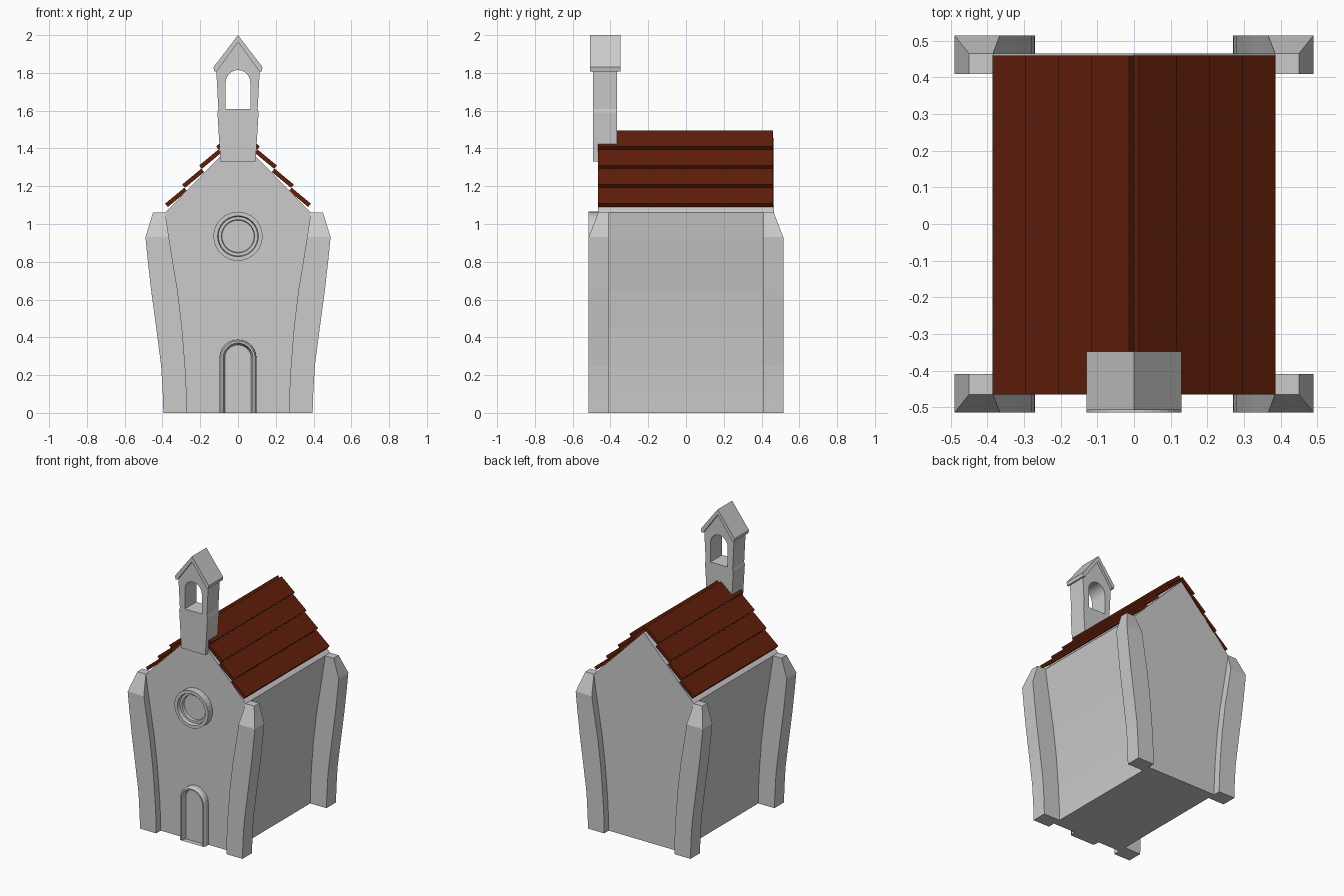
import bpy, bmesh
from math import sin, cos, pi

if "Cube" in bpy.data.objects:
    bpy.data.objects.remove(bpy.data.objects["Cube"])


def loft(name, rings, color=None, mirror=(False, False)):
    """Skin a stack of equal-length closed outlines and cap both ends."""
    bm = bmesh.new()
    loops = [[bm.verts.new(p) for p in ring] for ring in rings]
    n = len(rings[0])
    for a, b in zip(loops, loops[1:]):
        for i in range(n):
            j = (i + 1) % n
            bm.faces.new((a[i], a[j], b[j], b[i]))
    bm.faces.new(loops[0][::-1])
    bm.faces.new(loops[-1])
    bmesh.ops.recalc_face_normals(bm, faces=bm.faces)
    me = bpy.data.meshes.new(name)
    bm.to_mesh(me)
    bm.free()
    ob = bpy.data.objects.new(name, me)
    bpy.context.collection.objects.link(ob)
    if color:
        me.materials.append(color)
    if any(mirror):
        m = ob.modifiers.new("mirror", 'MIRROR')
        m.use_axis = (mirror[0], mirror[1], False)
        m.use_mirror_merge = False
    return ob


def extrude(name, outline, y0, y1, **kw):
    return loft(name, [[(x, y, z) for x, z in outline] for y in (y0, y1)], **kw)


def symmetric(right):
    """Complete a right-hand half outline (bottom to top) with its mirror image."""
    return right + [(-x, z) for x, z in reversed(right) if x > 1e-6]


def arch(r, spring, base, rise=None, n=12):
    rise = rise or r
    return ([(r, base)]
            + [(r * cos(pi * i / n), spring + rise * sin(pi * i / n)) for i in range(n + 1)]
            + [(-r, base)])


red = bpy.data.materials.new("roof_red")
red.diffuse_color = (0.12, 0.013, 0.003, 1)
red.use_nodes = True
red.node_tree.nodes["Principled BSDF"].inputs["Base Color"].default_value = red.diffuse_color

# Body: flaring walls with a gable
wall = [(.27, 0), (.272, .1), (.28, .25), (.296, .45), (.32, .65),
        (.345, .8), (.366, .93), (.385, 1.06)]
extrude("body", symmetric(wall + [(0, 1.455)]), -.465, .465)

# Corner buttresses following the wall flare, chamfered on top
outer = [.395, .398, .407, .433, .46, .477, .49, .45]
rings = []
for (xi, z), xo in zip(wall, outer):
    yo = .465 if z > 1 else .515
    rings.append([(xi, .41, z), (xo, .41, z), (xo, yo, z), (xi, yo, z)])
loft("corner_buttress", rings, mirror=(True, True))

# Roof boards: four overlapping rows per side
dx, dz, length, thick = -.77, .64, .132, .023
for i in range(4):
    x, z = .371 - .09 * i, 1.09 + .101 * i
    ex, ez = x + dx * length, z + dz * length
    ox, oz = dz * thick, -dx * thick
    extrude(f"roof_board_{i + 1}",
            [(x, z), (x + ox, z + oz), (ex + ox, ez + oz), (ex, ez)],
            -.465, .46, color=red, mirror=(True, False))

# Door: stepped arched frame around a recessed panel
steps = [(.098, -.46), (.098, -.495), (.09, -.51), (.08, -.51), (.07, -.475)]
loft("door", [[(x, y, z) for x, z in arch(r, .29, 0)] for r, y in steps])

# Round window: stepped ring with a recessed pane
steps = [(.13, -.46), (.13, -.515), (.108, -.515), (.104, -.49), (.088, -.49), (.085, -.472)]
loft("round_window", [[(r * cos(pi * i / 16), y, .935 + r * sin(pi * i / 16))
                       for i in range(32)] for r, y in steps])

# Bell tower: base, open arched frame and pitched cap
front, back = -.492, -.365
extrude("tower_base", symmetric([(.093, 1.33), (.109, 1.59), (.104, 1.61)]), front, back)
frame = [(.104, 1.61), (.115, 1.81), (0, 1.97), (-.115, 1.81), (-.104, 1.61)]
extrude("bell_frame", frame + arch(.066, 1.745, 1.61, .07)[::-1], front, back)
extrude("tower_cap", [(0, 2.0), (.13, 1.83), (.125, 1.807), (.113, 1.807), (0, 1.963),
                      (-.113, 1.807), (-.125, 1.807), (-.13, 1.83)], -.508, -.348)
